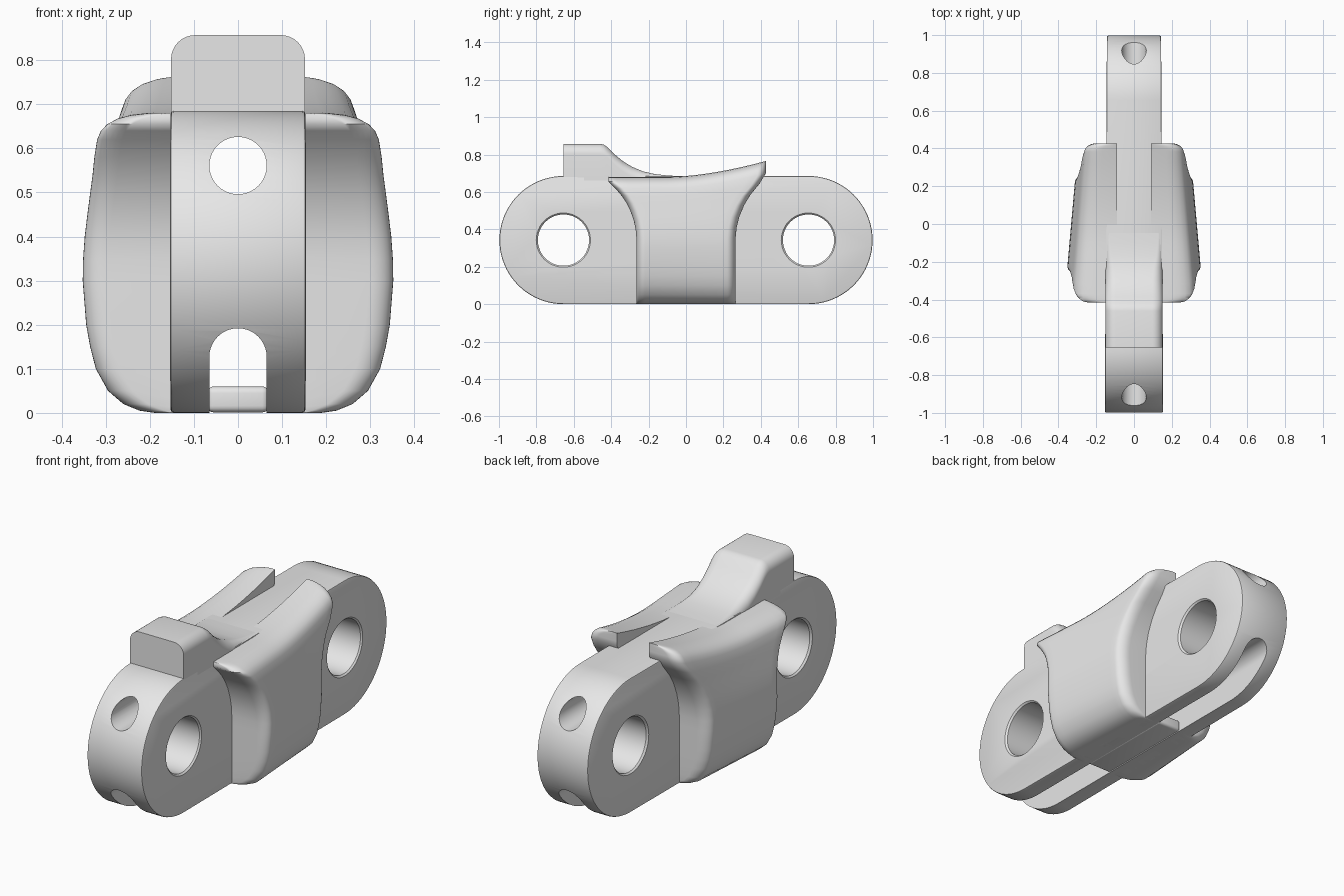
import bpy, bmesh
from math import sin, cos, pi, sqrt, radians

cube = bpy.data.objects.get("Cube")
if cube:
    bpy.data.objects.remove(cube, do_unlink=True)

R = 0.3425        # radius of the rounded ends
PIN_Y = 0.655     # distance of the pin holes from the middle

steel = bpy.data.materials.new("light grey steel")
steel.use_nodes = True
grey = (0.8, 0.8, 0.8, 1)
steel.diffuse_color = grey
for node in steel.node_tree.nodes:
    if node.type == 'BSDF_PRINCIPLED':
        node.inputs["Base Color"].default_value = grey


def loft(name, rings, strip_caps=False):
    """Closed solid through rings of equal point count."""
    bm = bmesh.new()
    rows = [[bm.verts.new(p) for p in ring] for ring in rings]
    n = len(rows[0])
    for a, b in zip(rows, rows[1:]):
        for i in range(n):
            j = (i + 1) % n
            bm.faces.new((a[i], a[j], b[j], b[i]))
    for row in (rows[0], rows[-1]):
        if strip_caps:
            for i in range(n // 2 - 1):
                bm.faces.new((row[i], row[i + 1], row[n - 2 - i], row[n - 1 - i]))
        else:
            bm.faces.new(row)
    bmesh.ops.recalc_face_normals(bm, faces=bm.faces)
    mesh = bpy.data.meshes.new(name)
    bm.to_mesh(mesh)
    bm.free()
    obj = bpy.data.objects.new(name, mesh)
    bpy.context.collection.objects.link(obj)
    mesh.materials.append(steel)
    return obj


def activate(obj):
    bpy.ops.object.select_all(action='DESELECT')
    obj.select_set(True)
    bpy.context.view_layer.objects.active = obj


def modify(obj, kind, **settings):
    mod = obj.modifiers.new(kind.lower(), kind)
    for key, value in settings.items():
        setattr(mod, key, value)
    activate(obj)
    bpy.ops.object.modifier_apply(modifier=mod.name)


def cut(obj, cutter):
    cutter.hide_render = True
    modify(obj, 'BOOLEAN', operation='DIFFERENCE', solver='EXACT', object=cutter)
    bpy.data.objects.remove(cutter, do_unlink=True)


def smooth(obj, angle=35):
    activate(obj)
    bpy.ops.object.shade_smooth_by_angle(angle=radians(angle))


def arc(cx, cz, r, start, end, steps):
    return [(cx + r * cos(start + (end - start) * i / steps),
             cz + r * sin(start + (end - start) * i / steps)) for i in range(steps + 1)]


def half_width(y):
    return 0.149 - 0.0055 * y


# Link body: long stadium plate, slightly narrower at the back
outline = arc(PIN_Y, R, R, -pi / 2, pi / 2, 40) + arc(-PIN_Y, R, R, pi / 2, 1.5 * pi, 40)
body = loft("link_body", [[(s * half_width(y), y, z) for y, z in outline] for s in (-1, 1)])
modify(body, 'BEVEL', width=0.007, segments=2, limit_method='ANGLE', angle_limit=radians(50))

# Pin holes with chamfered rims
for y in (-PIN_Y, PIN_Y):
    h = half_width(y)
    profile = [(-h - 0.05, 0.195), (-h + 0.008, 0.137), (h - 0.008, 0.137), (h + 0.05, 0.195)]
    cut(body, loft("pin_cutter", [[(x, py, pz) for py, pz in arc(y, R, r, 0, 2 * pi, 48)[:-1]]
                                  for x, r in profile]))

# Upper bore and arched lower slot, both running the whole length
bore = arc(0, 0.561, 0.065, 0, 2 * pi, 40)[:-1]
slot = arc(0, 0.127, 0.065, 0, pi, 20) + [(-0.065, -0.1), (0.065, -0.1)]
for shape in (bore, slot):
    cut(body, loft("channel_cutter", [[(x, y, z) for x, z in shape] for y in (-1.2, 1.2)]))
smooth(body)

# Bridge closing the lower slot under the middle
bridge = loft("slot_bridge", [[(x, y, z) for x, z in
              ((-0.07, 0.001), (0.07, 0.001), (0.07, 0.06), (-0.07, 0.06))] for y in (-0.27, 0.27)])
modify(bridge, 'BEVEL', width=0.015, segments=4)
smooth(bridge)


# Ramp block on top: flat front, concave slope to the back
def ramp_section(y, top, hw=0.152, floor=0.66):
    r = min(0.055, top - floor - 0.002)
    pts = arc(hw - r, top - r, r, 0, pi / 2, 8) + arc(r - hw, top - r, r, pi / 2, pi, 8)
    return [(x, y, z) for x, z in [(hw, floor)] + pts + [(-hw, floor)]]


ramp = [(-PIN_Y, 0.857), (-0.46, 0.857), (-0.44, 0.853), (-0.42, 0.84), (-0.385, 0.804),
        (-0.34, 0.766), (-0.29, 0.735), (-0.23, 0.71), (-0.17, 0.696), (-0.1, 0.688), (-0.03, 0.684)]
smooth(loft("ramp_block", [ramp_section(y, z) for y, z in ramp]))


# Side wings: bulging cheeks whose ends follow the pin centres
def reach(z):
    if z < R:
        return 0.265
    return 0.66 - sqrt(0.395 ** 2 - (min(z, 0.67) - R) ** 2)


def lift(y, z):
    """Upward sweep of the top edge toward the back."""
    t = max(0, min(1, (z - 0.3) / 0.38))
    return 0.085 * max(0, (y + 0.1) / 0.525) ** 1.7 * t * t * (3 - 2 * t)


def wing_ring(z, width, inner=0.09, steps=7, middle=14):
    front = -min(reach(z), 0.415)
    back = min(reach(z + lift(reach(z), z)), 0.427)
    ry = 0.045
    rx = min(0.06, (width - inner) * 0.5)
    corner = [(rx * (1 - sin(i * pi / 2 / steps)), ry * (1 - cos(i * pi / 2 / steps)))
              for i in range(steps + 1)]
    path = [(dx, front + dy) for dx, dy in corner]
    span = back - front - 2 * ry
    path += [(0, front + ry + span * i / middle) for i in range(1, middle)]
    path += [(dx, back - dy) for dx, dy in reversed(corner)]
    outer = [(width * (1 - 0.25 * (y + 0.25)) - dx, y, z + lift(y, z)) for dx, y in path]
    return outer + [(inner, y, h) for _, y, h in reversed(outer)]


cheek = [(0, 0.19), (0.005, 0.225), (0.02, 0.262), (0.05, 0.297), (0.1, 0.325), (0.15, 0.338),
         (0.2, 0.347), (0.3, 0.355), (0.35, 0.354), (0.4, 0.35), (0.45, 0.343), (0.5, 0.335),
         (0.54, 0.328), (0.58, 0.322), (0.62, 0.313), (0.64, 0.303), (0.655, 0.288),
         (0.668, 0.264), (0.676, 0.235), (0.68, 0.2)]
wings = loft("side_wings", [wing_ring(z, w) for z, w in cheek], strip_caps=True)
modify(wings, 'MIRROR', use_mirror_merge=False)
smooth(wings, 45)
